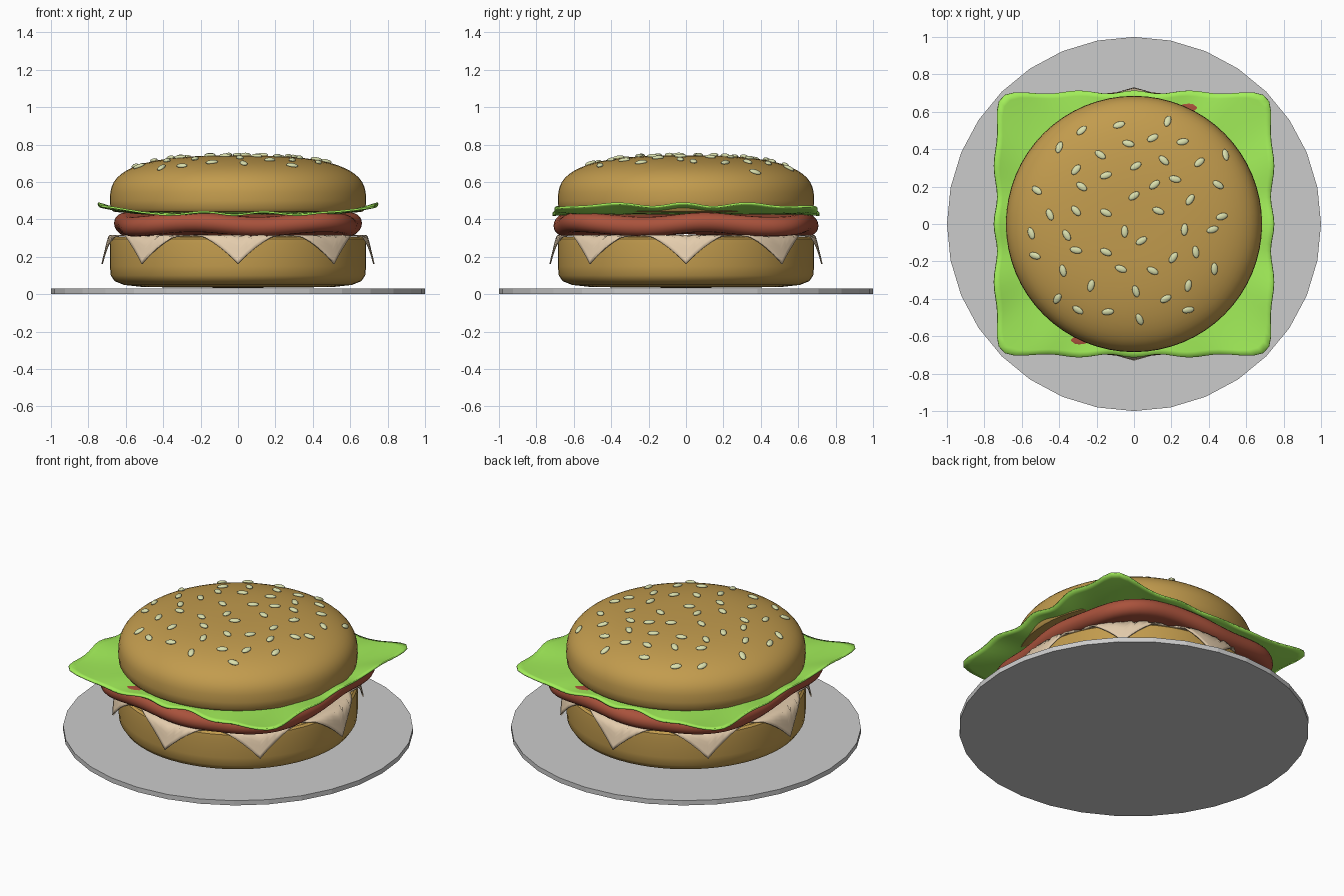
import bpy, math, random
from math import sin, cos, pi, radians
from mathutils import Vector, Matrix

if "Cube" in bpy.data.objects:
    bpy.data.objects.remove(bpy.data.objects["Cube"])

random.seed(4)


def material(name, rgb):
    m = bpy.data.materials.new(name)
    m.diffuse_color = (*rgb, 1)
    m.use_nodes = True
    m.node_tree.nodes["Principled BSDF"].inputs["Base Color"].default_value = m.diffuse_color
    return m


BUN = material("bun", (.54, .33, .075))
PATTY = material("patty", (.40, .085, .045))
CHEESE = material("cheese", (.78, .61, .42))
LETTUCE = material("lettuce", (.36, .85, .10))
SEED = material("sesame", (.70, .74, .42))


def build(name, verts, faces, mat=None, angle=40, thickness=0):
    me = bpy.data.meshes.new(name)
    me.from_pydata(verts, [], faces)
    ob = bpy.data.objects.new(name, me)
    bpy.context.collection.objects.link(ob)
    if mat:
        me.materials.append(mat)
    bpy.ops.object.select_all(action='DESELECT')
    ob.select_set(True)
    bpy.context.view_layer.objects.active = ob
    bpy.ops.object.shade_smooth_by_angle(angle=radians(angle))
    if thickness:
        mod = ob.modifiers.new("thickness", 'SOLIDIFY')
        mod.thickness = thickness
        mod.offset = 0
    return ob


def polar(name, steps, segs, fn, mat, closed, **kw):
    """Rings of points fn(step, angle), capped at the start (and the end when closed)."""
    verts = [fn(s, 2 * pi * j / segs) for s in steps for j in range(segs)]
    faces = [(i * segs + j, i * segs + (j + 1) % segs,
              (i + 1) * segs + (j + 1) % segs, (i + 1) * segs + j)
             for i in range(len(steps) - 1) for j in range(segs)]
    faces.append(tuple(reversed(range(segs))))
    if closed:
        last = (len(steps) - 1) * segs
        faces.append(tuple(range(last, last + segs)))
    else:
        # open sheets face upward
        faces = [tuple(reversed(f)) for f in faces]
    return build(name, verts, faces, mat, **kw)


def rounded_square(a, rx, ry, n):
    return (abs(cos(a) / rx) ** n + abs(sin(a) / ry) ** n) ** (-1 / n)


def lathe(p, a):
    return (p[0] * cos(a), p[0] * sin(a), p[1])


# plate
bpy.ops.mesh.primitive_cylinder_add(vertices=32, radius=1, depth=.03, location=(0, 0, .015))
bpy.context.object.name = "plate"

# bottom bun
polar("bottom_bun", [(.03, .034), (.35, .036), (.52, .04), (.61, .05), (.66, .07), (.68, .10),
                     (.685, .15), (.685, .27), (.682, .295), (.67, .306), (.03, .312)],
      64, lathe, BUN, True)


# cheese: two crossed square slices whose corners hang over the bun
def cheese(s, a):
    b = a + pi / 4
    edge = max(.605 / max(abs(cos(t)), abs(sin(t))) for t in (a, b))
    rho = s * edge
    over = max(0, rho - .69)
    r = min(rho, .69) + .22 * over
    return (r * cos(a), r * sin(a), .314 - .92 * over)


polar("cheese", [.02, .3, .6, .74, .79, .82, .85, .88, .91, .94, .97, 1], 96,
      cheese, CHEESE, False, thickness=.008)


# wavy patty
def patty(t, a):
    r = rounded_square(a, .655, .70, 3.6) * (1 + .012 * cos(8 * a))
    if abs(t) > 90:
        r *= .05
    else:
        r += .055 * (cos(radians(t)) - 1)
    tt = max(-90, min(90, t))
    wave = .012 * sin(6 * a + .6) * min(1, r / .6) ** 3
    return (r * cos(a), r * sin(a), .373 + .052 * sin(radians(tt)) + wave)


polar("patty", [-100] + list(range(-90, 91, 18)) + [100], 96, patty, PATTY, True, angle=60)


# lettuce leaf, curling up at the left and right
def lettuce(s, a):
    r = s * rounded_square(a, .74, .705, 13) * (1 + .012 * s ** 4 * cos(16 * a))
    x, y = r * cos(a), r * sin(a)
    lift = max(0, (abs(x) - .5) / .24)
    return (x, y, .432 + .045 * lift ** 1.5 + .008 * s ** 5 * cos(14 * a + .4))


polar("lettuce", [.02, .3, .55, .66, .74, .81, .87, .92, .96, 1], 128,
      lettuce, LETTUCE, False, angle=60, thickness=.01)

# top bun: flat base with a squarish dome
R, BASE, H, N = .685, .50, .242, 2.8


def dome(r):
    return BASE + H * (1 - (r / R) ** N) ** (1 / N)


dome_profile = []
for k in range(0, 17):
    t = k / 16 * pi / 2
    dome_profile.append((max(.02, R * cos(t) ** (2 / N)), BASE + H * sin(t) ** (2 / N)))
polar("top_bun", [(.03, .436), (.62, .436), (.668, .442), (.682, .46)] + dome_profile,
      64, lathe, BUN, True)

# sesame seeds scattered over the dome
spots = [(-.28, .50), (-.08, .53), (.18, .55), (.10, .46), (.26, .44), (-.40, .41), (-.03, .43),
         (-.18, .37), (.16, .34), (.35, .33), (.49, .37), (-.31, .29), (.01, .31), (-.15, .26),
         (.11, .21), (.22, .24), (.45, .21), (-.52, .18), (-.28, .20), (0, .15), (.30, .13),
         (-.45, .05), (-.31, .07), (-.15, .06), (.13, .07), (.47, .04), (-.55, -.05),
         (-.36, -.06), (-.05, -.04), (.04, -.09), (.27, -.03), (.42, -.03), (-.31, -.14),
         (-.15, -.15), (.33, -.15), (.21, -.18), (-.53, -.17), (-.38, -.25), (-.07, -.24),
         (.10, -.25), (.43, -.24), (-.23, -.33), (.01, -.36), (.29, -.33), (.17, -.40),
         (-.41, -.40), (-.30, -.46), (-.14, -.47), (.29, -.46), (.03, -.51)]
bpy.ops.mesh.primitive_uv_sphere_add(segments=12, ring_count=8, radius=1)
first = bpy.context.object
bpy.ops.object.shade_smooth()
first.data.materials.append(SEED)
for i, (x, y) in enumerate(spots):
    seed = first if i == 0 else bpy.data.objects.new("seed", first.data)
    if i:
        bpy.context.collection.objects.link(seed)
    seed.name = f"sesame_seed_{i + 1}"
    r = math.hypot(x, y)
    slope = (dome(r + .005) - dome(max(0, r - .005))) / .01 if r > .01 else 0
    normal = Vector((-slope * x / max(r, .01), -slope * y / max(r, .01), 1))
    tilt = Vector((0, 0, 1)).rotation_difference(normal).to_matrix().to_4x4()
    seed.matrix_world = (Matrix.Translation((x, y, dome(r) + .004)) @ tilt
                         @ Matrix.Rotation(random.uniform(0, pi), 4, 'Z')
                         @ Matrix.Diagonal((.033, .018, .011, 1)))
